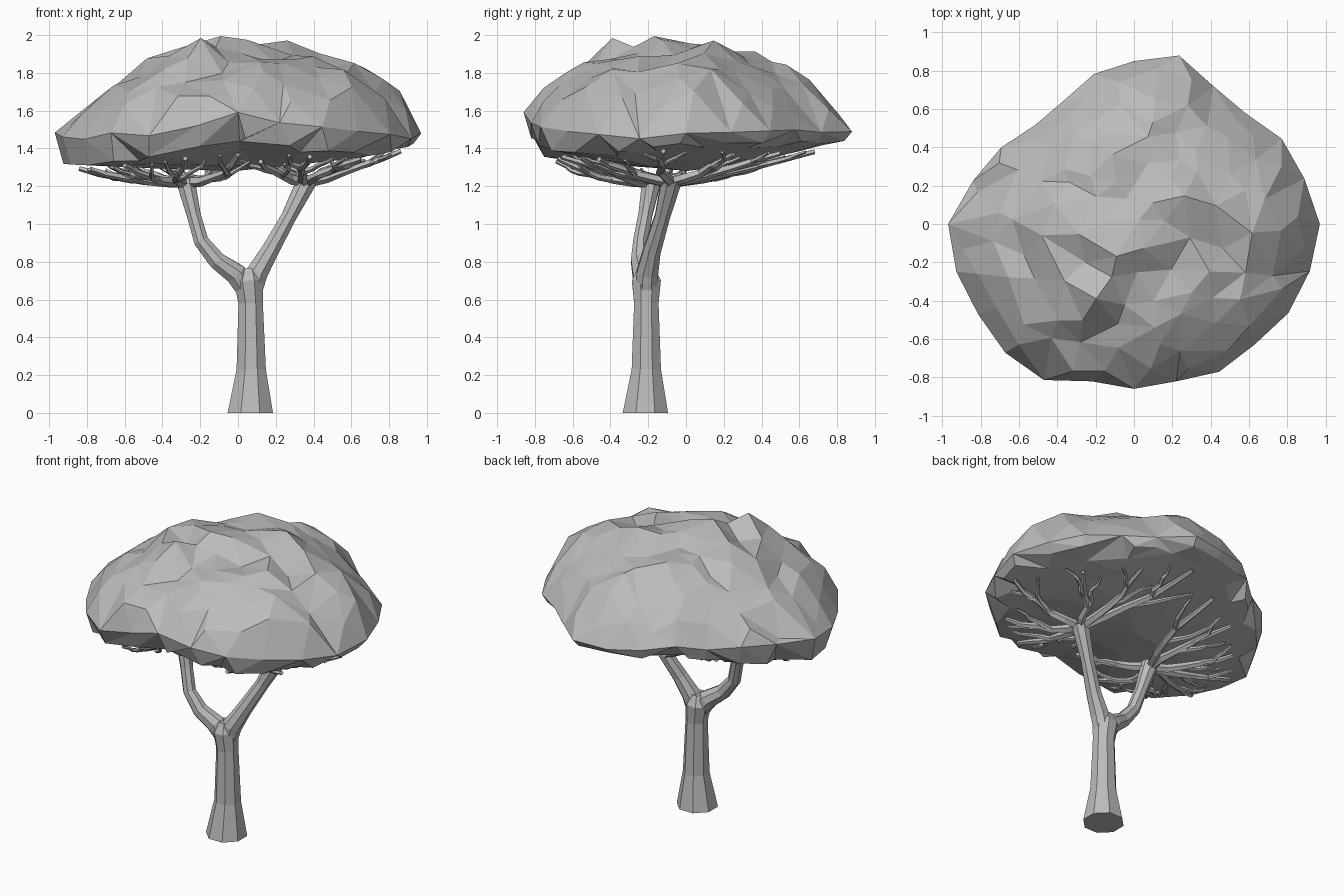
import bpy
import bmesh
import math
import random
from mathutils import Vector, noise
from mathutils.geometry import delaunay_2d_cdt

rng = random.Random(7)

default_cube = bpy.data.objects.get("Cube")
if default_cube:
    bpy.data.objects.remove(default_cube, do_unlink=True)

# One plain clay colour for the whole tree
clay = bpy.data.materials.new("clay_grey")
clay.use_nodes = True
clay.diffuse_color = (0.5, 0.5, 0.5, 1)
clay.node_tree.nodes["Principled BSDF"].inputs["Base Color"].default_value = clay.diffuse_color


def finish(name, bm):
    """Turn a bmesh into a flat shaded, coloured object."""
    bmesh.ops.recalc_face_normals(bm, faces=bm.faces[:])
    mesh = bpy.data.meshes.new(name)
    bm.to_mesh(mesh)
    bm.free()
    mesh.materials.append(clay)
    obj = bpy.data.objects.new(name, mesh)
    bpy.context.collection.objects.link(obj)
    return obj


# Canopy measures, in hundredths: outline radius, widest height and rim height by angle
OUTLINE = [97, 92, 89, 82, 83, 91, 85, 81, 74, 73, 80, 87,
           97, 96, 94, 95, 94, 85, 86, 85, 89, 89, 93, 95]
EDGE = [149, 150, 150, 150, 150, 150, 149, 144, 147, 156, 149, 148]
RIM = [143, 143, 144, 144, 143, 138, 132, 131, 136, 146, 139, 137]
# Crown height from the middle to the edge
DOME = [(0, 1.92), (.2, 1.91), (.4, 1.88), (.55, 1.84), (.7, 1.77),
        (.84, 1.69), (.94, 1.61), (1, 1.52)]
LUMPS = [(-.04, -.1, .09), (-.24, -.4, .09), (-.42, 0, .07),
         (.63, 0, .09), (.14, .15, .04), (.3, -.35, .03)]


def around(table, angle):
    """Sample a table that wraps once around the circle."""
    place = (angle / math.tau) % 1 * len(table)
    i = int(place) % len(table)
    blend = place - int(place)
    return (table[i] * (1 - blend) + table[(i + 1) % len(table)] * blend) / 100


def along(curve, t):
    """Sample a list of (position, value) pairs."""
    for (a, u), (b, v) in zip(curve, curve[1:]):
        if t <= b:
            return u + (v - u) * (t - a) / (b - a)
    return curve[-1][1]


def reach(x, y):
    return math.hypot(x, y) / around(OUTLINE, math.atan2(y, x))


def edge_height(x, y):
    return around(EDGE, math.atan2(y, x)) + .06 * noise.noise(Vector((x, y, 0)) * 5)


def crown_height(x, y):
    t = reach(x, y)
    z = along(DOME, t) + .06 * t * max(0, -y) - .12 * max(0, -x - .3)
    for lx, ly, height in LUMPS:
        gap = math.hypot(x - lx, y - ly)
        z += height * max(0, 1 - (gap / .2) ** 2)
    z += .07 * noise.noise(Vector((x, y, .5)) * 4) + rng.uniform(-.028, .028)
    return min(2, z)


def under_height(x, y):
    t = reach(x, y)
    rim = around(RIM, math.atan2(y, x))
    return 1.28 + (rim - 1.28) * min(1, t / .95) ** 1.3


def canopy_sheet(bm, rings, height):
    """Triangulate jittered rings inside the outline and lift them."""
    count = len(OUTLINE)
    points = []
    for i in range(count):
        angle = math.tau * i / count
        radius = OUTLINE[i] / 100
        points.append(Vector((radius * math.cos(angle), radius * math.sin(angle))))
    for t, number in rings:
        turn = rng.random()
        stray = min(.04, (1 - t) * .3)
        for i in range(number):
            angle = math.tau * (i + turn + rng.uniform(-.3, .3)) / number
            radius = (t + rng.uniform(-stray, stray)) * around(OUTLINE, angle)
            points.append(Vector((radius * math.cos(angle), radius * math.sin(angle))))
    flat, _, faces, *_ = delaunay_2d_cdt(points, [], [list(range(count))], 1, 1e-5)
    verts = []
    for p in flat:
        on_edge = reach(p.x, p.y) > .995
        z = edge_height(p.x, p.y) if on_edge else height(p.x, p.y)
        verts.append(bm.verts.new((p.x, p.y, z)))
    for face in faces:
        bm.faces.new([verts[i] for i in face])


# Canopy: lumpy dome with a steep wall, over a sagging underside
canopy = bmesh.new()
canopy_sheet(canopy, [(.03, 1), (.18, 6), (.33, 11), (.49, 16), (.64, 20), (.78, 24),
                      (.91, 24)], crown_height)
canopy_sheet(canopy, [(.03, 1), (.35, 8), (.65, 14), (.85, 18), (.955, 24)], under_height)
bmesh.ops.remove_doubles(canopy, verts=canopy.verts[:], dist=.0005)
finish("canopy", canopy)


def tube(bm, path, radii, sides, reference):
    """Sweep a tapering polygon along a path and cap both ends."""
    rings = []
    last = len(path) - 1
    for i, (p, radius) in enumerate(zip(path, radii)):
        d = (path[min(i + 1, last)] - path[max(i - 1, 0)]).normalized()
        if p.z == 0:
            d = Vector((0, 0, 1))
        side = (reference - d * reference.dot(d)).normalized()
        up = d.cross(side)
        ring = []
        for k in range(sides):
            a = math.tau * (k + .5) / sides
            ring.append(bm.verts.new(p + (side * math.cos(a) + up * math.sin(a)) * radius))
        rings.append(ring)
    for low, high in zip(rings, rings[1:]):
        for k in range(sides):
            n = (k + 1) % sides
            bm.faces.new((low[k], low[n], high[n], high[k]))
    bm.faces.new(rings[0][::-1])
    bm.faces.new(rings[-1])


def stem(name, points, radii, reference):
    bm = bmesh.new()
    tube(bm, [Vector(p) for p in points], radii, 8, Vector(reference))
    finish(name, bm)


# Trunk and the two limbs of the fork
stem("trunk", [(.065, -.215, 0), (.07, -.21, .23), (.067, -.21, .58), (.055, -.21, .7), (.055, -.21, .765)],
     [.13, .084, .07, .083, .05], (1, 0, 0))
stem("left_side_limb",
     [(.06, -.21, .62), (-.01, -.225, .735), (-.11, -.245, .805), (-.195, -.24, .91),
      (-.235, -.215, 1.05), (-.28, -.18, 1.24)],
     [.05, .062, .05, .042, .04, .055], (0, 1, 0))
stem("right_side_limb",
     [(.07, -.21, .62), (.1, -.205, .74), (.17, -.18, .86), (.27, -.125, 1.04), (.37, -.075, 1.24)],
     [.055, .062, .05, .043, .058], (0, 1, 0))


def twig(bm, start, tip, thick, sag):
    """Crooked tapering branch that rises to just below the canopy."""
    end = Vector((tip[0], tip[1], under_height(*tip) - .02))
    bend = Vector((start.y - end.y, end.x - start.x, 0)) * rng.uniform(-.12, .12)
    path, radii = [], []
    steps = 5
    for i in range(steps + 1):
        f = i / steps
        p = start.lerp(end, f) + bend * math.sin(math.pi * f)
        p.z = start.z + (end.z - start.z) * f ** sag
        if 0 < i < steps:
            p += Vector((rng.uniform(-.015, .015), rng.uniform(-.015, .015), 0))
        path.append(p)
        radii.append(thick * (1 - .55 * f))
    tube(bm, path, radii, 5, Vector((0, 0, 1)))
    return path


def branches(name, start, tips, sag):
    """Main branches from one limb, each with forked side twigs."""
    bm = bmesh.new()
    start = Vector(start)
    for tip in tips:
        path = twig(bm, start, tip, .03, sag)
        for step, turn in ((2, .5), (3, -.5)):
            base = path[step]
            heading = Vector((tip[0] - base.x, tip[1] - base.y))
            angle = math.atan2(heading.y, heading.x) + turn
            length = max(.22, heading.length * .85)
            side = Vector((base.x + length * math.cos(angle), base.y + length * math.sin(angle)))
            side *= min(1, .88 / reach(side.x, side.y))
            twig(bm, base, side, .019, sag)
    finish(name, bm)


branches("left_side_branches", (-.28, -.18, 1.22),
         [(-.2, .52), (-.48, .36), (-.68, .14), (-.84, -.08), (-.78, -.38),
          (-.6, -.6), (-.28, -.68), (0, -.55)], 2.2)
branches("right_side_branches", (.36, -.08, 1.22),
         [(.86, -.12), (.65, -.46), (.38, -.66), (.12, -.45), (.62, .25), (.36, .5), (.1, .68)], 1.2)
